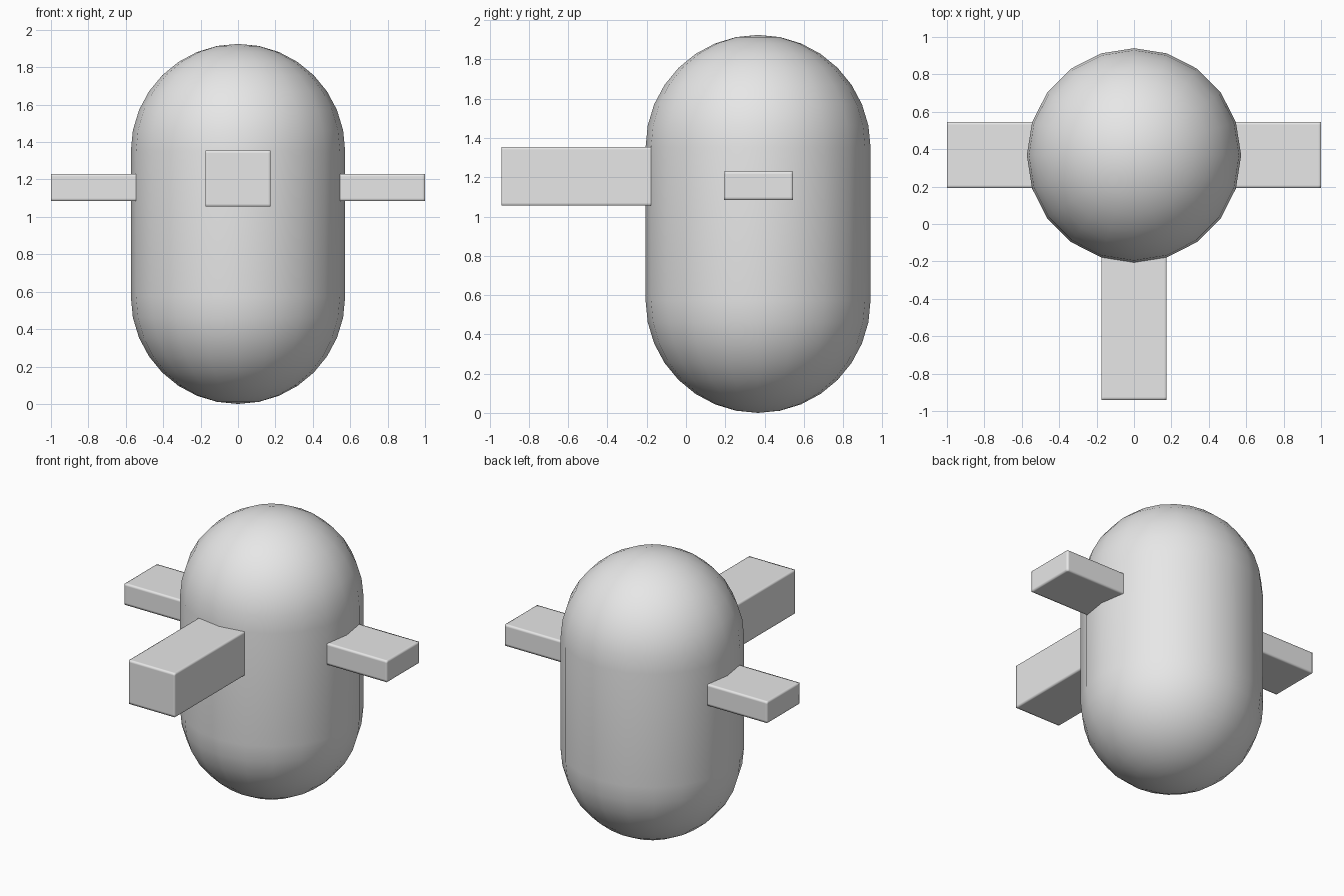
import bpy
import bmesh
from math import sin, cos, pi
from mathutils import Vector

old = bpy.data.objects.get("Cube")
if old:
    bpy.data.objects.remove(old, do_unlink=True)

# One plain grey for the whole model
grey = bpy.data.materials.new("plain_grey")
grey.use_nodes = True
colour = (0.8, 0.8, 0.8, 1)
grey.diffuse_color = colour
grey.node_tree.nodes["Principled BSDF"].inputs["Base Color"].default_value = colour

RADIUS, HEIGHT, BODY_Y = 0.573, 1.925, 0.367
SIDES, RINGS = 20, 8


def finish(name, bm):
    bmesh.ops.recalc_face_normals(bm, faces=bm.faces)
    for face in bm.faces:
        face.smooth = True
    mesh = bpy.data.meshes.new(name)
    bm.to_mesh(mesh)
    bm.free()
    mesh.materials.append(grey)
    obj = bpy.data.objects.new(name, mesh)
    bpy.context.collection.objects.link(obj)
    return obj


def capsule(name):
    """Round-ended body, spun from a half profile."""
    bm = bmesh.new()
    profile = []
    for centre, start in ((RADIUS, -pi / 2), (HEIGHT - RADIUS, 0)):
        for i in range(RINGS + 1):
            a = start + i * pi / 2 / RINGS
            profile.append(bm.verts.new((RADIUS * cos(a), BODY_Y, centre + RADIUS * sin(a))))
    edges = [bm.edges.new(pair) for pair in zip(profile, profile[1:])]
    # Shift the profile so that it spins round the body axis
    bmesh.ops.spin(bm, geom=profile + edges, cent=(0, BODY_Y, 0), axis=(0, 0, 1),
                   angle=2 * pi, steps=SIDES, use_duplicate=False)
    bmesh.ops.remove_doubles(bm, verts=bm.verts, dist=0.0005)
    return finish(name, bm)


def bar(name, low, high, margin=0.015):
    """Box with loops close to its edges, for a soft edge shading."""
    low, high = Vector(low), Vector(high)
    bm = bmesh.new()
    bmesh.ops.create_cube(bm, size=1)
    for v in bm.verts:
        v.co = [l + (h - l) * (c + 0.5) for l, h, c in zip(low, high, v.co)]
    for axis in range(3):
        normal = Vector((0, 0, 0))
        normal[axis] = 1
        for place in (low[axis] + margin, high[axis] - margin):
            geom = bm.verts[:] + bm.edges[:] + bm.faces[:]
            bmesh.ops.bisect_plane(bm, geom=geom, plane_co=normal * place, plane_no=normal)
    return finish(name, bm)


# Body
capsule("body")

# Front bar and the two flat side bars
bar("front_bar", (-0.175, -0.94, 1.055), (0.175, 0.1, 1.355))
bar("left_bar", (0.4, 0.193, 1.085), (1, 0.545, 1.23))
bar("right_bar", (-1, 0.193, 1.085), (-0.4, 0.545, 1.23))
